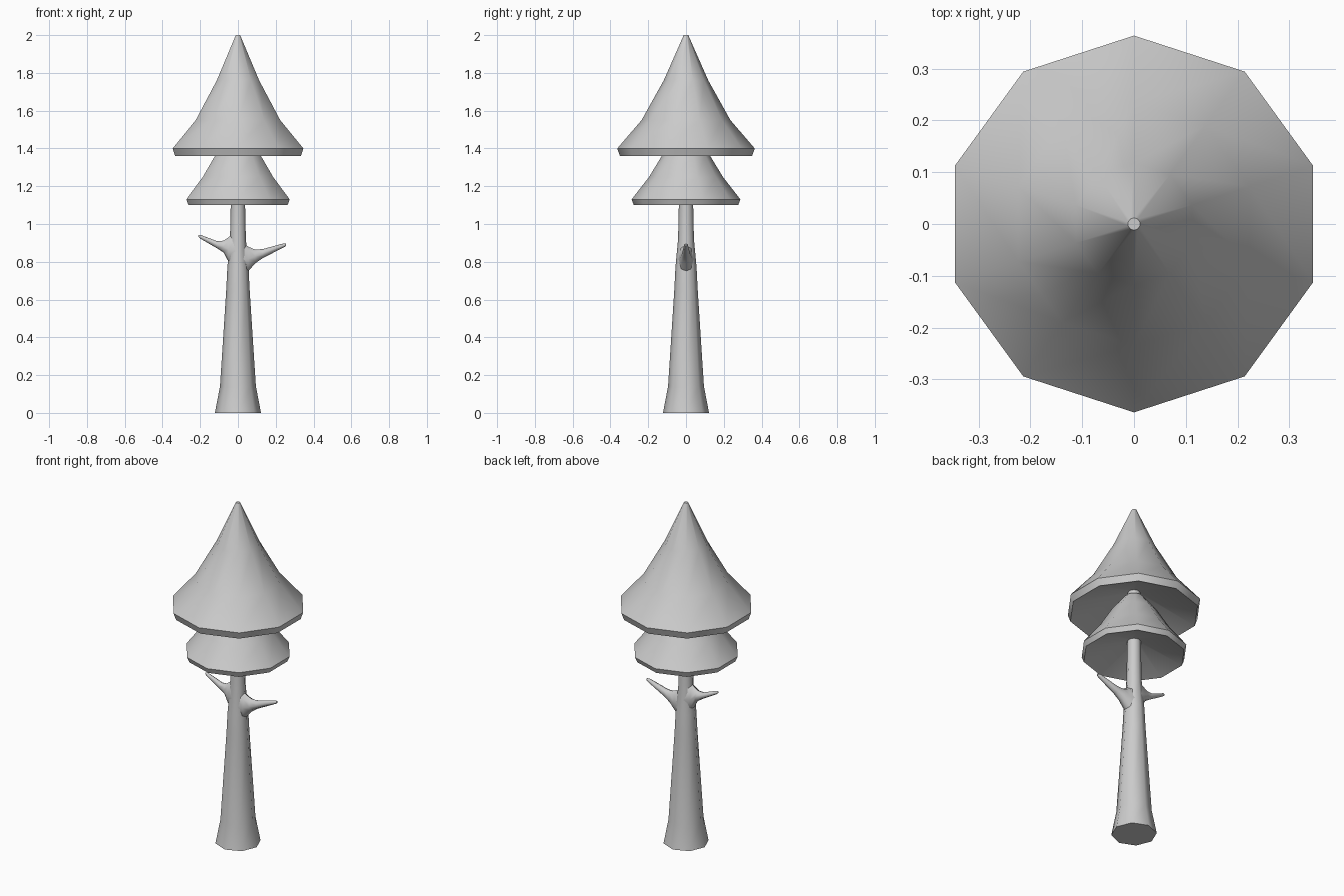
import bpy
import bmesh
from math import sin, cos, pi, radians
from mathutils import Vector

old = bpy.data.objects.get("Cube")
if old:
    bpy.data.objects.remove(old, do_unlink=True)

grey = bpy.data.materials.new("plain grey")
grey.use_nodes = True
grey.diffuse_color = (0.6, 0.6, 0.6, 1)
grey.node_tree.nodes["Principled BSDF"].inputs["Base Color"].default_value = (0.6, 0.6, 0.6, 1)


def loft(name, rings, sides, start=0.0):
    """Skin a closed solid over rings given as (centre, first axis, second axis)."""
    bm = bmesh.new()
    loops = []
    for centre, u, v in rings:
        angles = [start + 2 * pi * i / sides for i in range(sides)]
        loops.append([bm.verts.new(Vector(centre) + Vector(u) * cos(a) + Vector(v) * sin(a))
                      for a in angles])
    for low, high in zip(loops, loops[1:]):
        for i in range(sides):
            j = (i + 1) % sides
            bm.faces.new((low[i], low[j], high[j], high[i]))
    bm.faces.new(loops[0][::-1])
    bm.faces.new(loops[-1])
    bmesh.ops.recalc_face_normals(bm, faces=bm.faces)
    mesh = bpy.data.meshes.new(name)
    bm.to_mesh(mesh)
    bm.free()
    mesh.materials.append(grey)
    obj = bpy.data.objects.new(name, mesh)
    bpy.context.collection.objects.link(obj)
    bpy.ops.object.select_all(action='DESELECT')
    obj.select_set(True)
    bpy.context.view_layer.objects.active = obj
    bpy.ops.object.shade_smooth_by_angle(angle=radians(50))
    return obj


def upright(name, profile, sides, start=0.0):
    """Stack of level rings from (radius, height) pairs."""
    return loft(name, [((0, 0, z), (r, 0, 0), (0, r, 0)) for r, z in profile], sides, start)


def branch(name, path):
    """Sideways taper from (x, height, half depth, half height) stations."""
    return loft(name, [((x, 0, z), (0, d, 0), (0, 0, h)) for x, z, d, h in path], 8)


# Trunk
upright("trunk", [(0.122, 0), (0.095, 0.14), (0.062, 0.65), (0.056, 0.77),
                  (0.042, 0.92), (0.038, 1.1), (0.034, 1.5)], 8)

# Bare branches
branch("left_branch", [(0, 0.81, 0.045, 0.11), (0.055, 0.815, 0.036, 0.065),
                       (0.09, 0.828, 0.028, 0.037), (0.13, 0.843, 0.021, 0.024),
                       (0.24, 0.886, 0.011, 0.011), (0.255, 0.89, 0.005, 0.006)])
branch("right_branch", [(0, 0.85, 0.045, 0.12), (-0.05, 0.865, 0.036, 0.065),
                        (-0.075, 0.88, 0.026, 0.032), (-0.11, 0.89, 0.019, 0.019),
                        (-0.2, 0.933, 0.01, 0.01), (-0.21, 0.937, 0.004, 0.005)])

# Foliage tiers: hollowed underside, bevelled rim, flared cone
upright("lower_foliage", [(0.03, 1.19), (0.276, 1.10), (0.288, 1.13), (0.195, 1.25),
                          (0.125, 1.365), (0.05, 1.46)], 10, pi / 10)
upright("upper_foliage", [(0.03, 1.49), (0.35, 1.36), (0.364, 1.40), (0.235, 1.55),
                          (0.118, 1.76), (0.012, 2.0)], 10, pi / 10)
